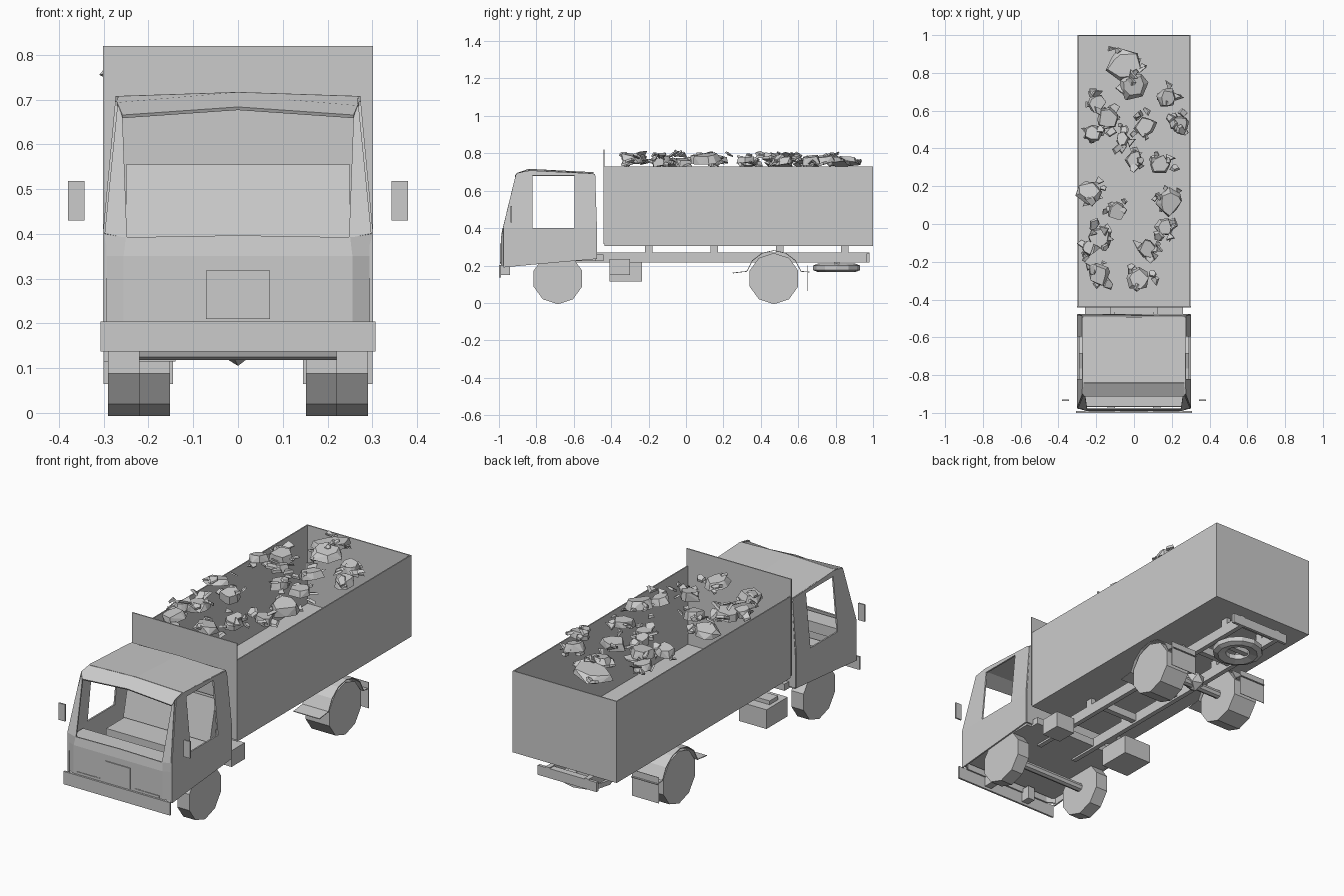
import bpy, bmesh, math, random
from mathutils import Vector, Matrix

cube = bpy.data.objects.get("Cube")
if cube:
    bpy.data.objects.remove(cube, do_unlink=True)
random.seed(4)

grey = bpy.data.materials.new("plain_grey")
grey.use_nodes = True
grey.diffuse_color = (0.6, 0.6, 0.6, 1)
grey.node_tree.nodes["Principled BSDF"].inputs["Base Color"].default_value = (0.6, 0.6, 0.6, 1)


def finish(name, bm):
    bmesh.ops.recalc_face_normals(bm, faces=bm.faces)
    mesh = bpy.data.meshes.new(name)
    bm.to_mesh(mesh)
    bm.free()
    mesh.materials.append(grey)
    ob = bpy.data.objects.new(name, mesh)
    bpy.context.collection.objects.link(ob)
    return ob


def box(name, x, y, z):
    """Box from (low, high) ranges."""
    bm = bmesh.new()
    size = [b - a for a, b in (x, y, z)]
    mid = [(a + b) / 2 for a, b in (x, y, z)]
    bmesh.ops.create_cube(bm, size=1, matrix=Matrix.Translation(mid) @ Matrix.Diagonal((*size, 1)))
    return finish(name, bm)


def pair(name, x, y, z):
    box(name + "_left", x, y, z)
    box(name + "_right", (-x[1], -x[0]), y, z)


def sheet(name, polygons, mirror=False, thick=0.008):
    """Thin panels from corner loops, optionally mirrored across x."""
    bm = bmesh.new()
    for loop in polygons:
        bm.faces.new([bm.verts.new(p) for p in loop])
    bmesh.ops.remove_doubles(bm, verts=bm.verts, dist=0.0005)
    ob = finish(name, bm)
    if mirror:
        ob.modifiers.new("Mirror", 'MIRROR')
    solid = ob.modifiers.new("Thickness", 'SOLIDIFY')
    solid.thickness = thick
    solid.offset = 0
    return ob


def tube(name, radius, x0, x1, y, z, sides, turn=0.0):
    """Prism lying along x."""
    bm = bmesh.new()
    m = (Matrix.Translation(((x0 + x1) / 2, y, z)) @ Matrix.Rotation(math.pi / 2, 4, 'Y')
         @ Matrix.Rotation(turn, 4, 'Z'))
    bmesh.ops.create_cone(bm, cap_ends=True, segments=sides, radius1=radius, radius2=radius,
                          depth=abs(x1 - x0), matrix=m)
    return finish(name, bm)


# Load box: floor, sides, tailgate, tall headboard
box("load_floor", (-.3, .3), (-.435, 1), (.305, .322))
pair("load_side", (.294, .3), (-.435, 1), (.32, .73))
box("tailgate", (-.294, .294), (.994, 1), (.32, .73))
box("headboard", (-.302, .302), (-.441, -.435), (.315, .82))

# Chassis
pair("chassis_rail", (.1, .125), (-.6, .98), (.215, .27))
for i, y in enumerate((-.45, -.12, .2, .62, .96)):
    box(f"cross_member_{i}", (-.1, .1), (y - .015, y + .015), (.225, .265))
box("rear_cross_bar", (-.17, .17), (.965, .98), (.215, .265))
for y in (-.2, .15, .5, .85):
    pair("load_mount", (.1, .125), (y - .02, y + .02), (.27, .306))
box("tank", (-.3, -.14), (-.41, -.235), (.115, .215))
box("tank_bracket", (-.28, -.12), (-.36, -.29), (.215, .235))
box("battery_box", (.14, .25), (-.41, -.3), (.15, .235))
box("cab_bracket", (-.26, .26), (-.52, -.44), (.225, .26))

# Wheels, axles and rear axle housing
flat = math.pi / 10
for label, y, inner in (("front", -.685, .22), ("rear", .47, .152)):
    for side, s in (("left", 1), ("right", -1)):
        tube(f"{label}_wheel_{side}", .1367, s * inner, s * .29, y, .13, 10, flat)
    tube(f"{label}_axle", .022, -inner, inner, y, .14, 8)
bm = bmesh.new()
bmesh.ops.create_icosphere(bm, subdivisions=1, radius=.055,
                           matrix=Matrix.Translation((0, .47, .16)))
finish("axle_housing", bm)

# Rear mudguards and flaps
arc = [(.47 + .15 * math.cos(math.radians(a)), .13 + .15 * math.sin(math.radians(a)))
       for a in range(15, 166, 25)]
arc = [(.66, .165)] + arc + [(.25, .16)]
sheet("rear_mudguard", [[(.145, *p), (.295, *p), (.295, *q), (.145, *q)]
                        for p, q in zip(arc, arc[1:])], True, .004)
pair("mud_flap", (.145, .3), (.649, .652), (.065, .2))

# Spare wheel hung under the tail
bm = bmesh.new()
ring = [(.125, .175), (.125, .2), (.1, .21), (.06, .2), (.06, .175), (.1, .165)]
loop = [bm.verts.new((r, 0, z)) for r, z in ring]
edges = [bm.edges.new((loop[i], loop[i - 1])) for i in range(len(loop))]
bmesh.ops.spin(bm, geom=loop + edges, cent=(0, 0, 0), axis=(0, 0, 1), angle=math.tau, steps=12)
bmesh.ops.remove_doubles(bm, verts=bm.verts, dist=.0005)
spare = finish("spare_wheel", bm)
spare.location = (0, .805, 0)
box("spare_carrier", (-.1, .1), (.79, .82), (.185, .215))


# Cab sides: the walls lean inward above the waist
def wall(points):
    return [(.298 - .028 * max(0, z - .4) / .3, y, z) for y, z in points]


sheet("cab_side", [
    wall([(-.975, .19), (-.82, .205), (-.48, .235), (-.48, .4), (-.595, .4), (-.82, .4), (-.975, .4)]),
    wall([(-.975, .4), (-.82, .4), (-.82, .68), (-.905, .68)]),
    wall([(-.595, .4), (-.48, .4), (-.485, .68), (-.595, .68)]),
    wall([(-.905, .68), (-.82, .68), (-.595, .68), (-.485, .68), (-.495, .69), (-.83, .708), (-.9, .695)]),
], True)

# Windscreen pillars and the strip over the open windscreen
sheet("windscreen_pillar", [[(.269, -.905, .69), (.298, -.975, .4), (.248, -.978, .39), (.258, -.912, .66)]], True)
sheet("roof_front", [[(0, -.912, .68), (.258, -.912, .662), (.27, -.905, .69), (.268, -.84, .704), (0, -.84, .713)]], True)
sheet("roof", [[(0, -.84, .713), (.27, -.84, .704), (.27, -.495, .688), (0, -.495, .695)]], True)
sheet("cab_back", [[(-.298, -.48, .235), (.298, -.48, .235), (.298, -.48, .4), (.27, -.49, .69), (-.27, -.49, .69), (-.298, -.48, .4)]])

# Cab front, bumper and grille
sheet("cab_front", [
    [(0, -.985, .2), (.255, -.985, .2), (.255, -.985, .35), (0, -.985, .35)],
    [(0, -.985, .35), (.255, -.985, .35), (.25, -.978, .392), (0, -.978, .396)],
    [(.255, -.985, .2), (.3, -.96, .2), (.3, -.965, .35), (.255, -.985, .35)],
    [(.255, -.985, .35), (.3, -.965, .35), (.298, -.972, .4), (.25, -.978, .392)],
], True)
box("grille", (-.072, .072), (-.994, -.986), (.21, .318))
box("bumper", (-.307, .307), (-1, -.99), (.137, .204))
pair("bumper_bracket", (.1, .14), (-.99, -.94), (.15, .22))
pair("headlamp_strip", (.1, .24), (-.992, -.986), (.207, .218))

# Cab interior
box("cab_floor", (-.29, .29), (-.97, -.485), (.225, .24))
box("dashboard", (-.285, .285), (-.965, -.87), (.33, .385))
box("seat_base", (-.25, .25), (-.73, -.53), (.24, .34))
sheet("seat_back", [[(-.25, -.57, .34), (.25, -.57, .34), (.25, -.52, .55), (-.25, -.52, .55)]], thick=.04)

# Wing mirrors
pair("mirror", (.343, .38), (-.938, -.93), (.43, .518))


# Rubble: flat broken slabs with loose shards round them
def slab(bm, centre, radius, height, tilt, count):
    turn = Matrix.Rotation(random.uniform(-tilt, tilt), 3, 'X') @ Matrix.Rotation(random.uniform(-tilt, tilt), 3, 'Y')
    verts = []
    for i in range(count):
        a = math.tau * (i + random.uniform(-.3, .3)) / count
        r = radius * random.uniform(.75, 1.05)
        for k, lift in ((random.uniform(.8, 1), -.5), (random.uniform(.55, .9), .5)):
            p = Vector((r * k * math.cos(a), r * k * math.sin(a), height * lift))
            verts.append(bm.verts.new(Vector(centre) + turn @ p))
    result = bmesh.ops.convex_hull(bm, input=verts)
    bmesh.ops.delete(bm, geom=[v for v in result["geom_interior"] if isinstance(v, bmesh.types.BMVert)], context='VERTS')


heaps = [(-.05, .85, .11), (0, .73, .09), (-.2, .64, .06), (-.14, .56, .07), (-.22, .48, .06),
         (.18, .67, .06), (.24, .53, .06), (.06, .52, .07), (-.06, .45, .05), (0, .34, .06),
         (.14, .31, .07), (-.24, .17, .08), (-.09, .07, .06), (.19, .12, .09), (.16, -.02, .06),
         (-.18, -.08, .08), (.07, -.13, .06), (-.19, -.27, .07), (.02, -.29, .08), (-.24, -.13, .05)]
bm = bmesh.new()
for x, y, r in heaps:
    slab(bm, (x, y, random.uniform(.75, .78)), r, random.uniform(.025, .045), .2, random.choice((6, 7, 8)))
    for i in range(6):
        a, d = random.uniform(0, math.tau), r * random.uniform(.5, 1.1)
        sx = max(-.27, min(.27, x + d * math.cos(a)))
        slab(bm, (sx, y + d * math.sin(a), random.uniform(.735, .8)), random.uniform(.02, .042),
             random.uniform(.004, .015), .7, random.choice((3, 4, 5)))
finish("rubble", bm)
